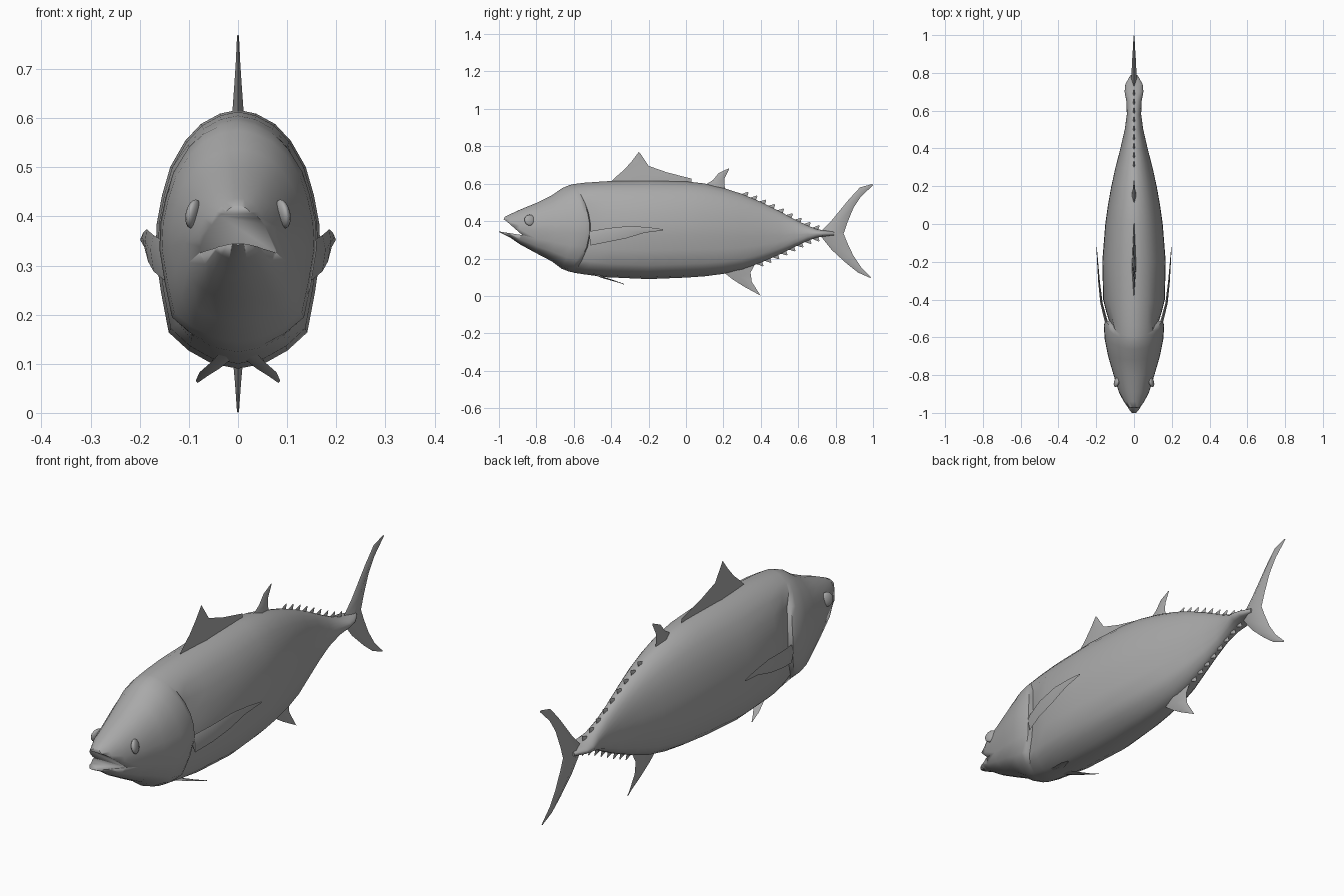
import bpy, bmesh, math
from mathutils import Vector

if "Cube" in bpy.data.objects:
    bpy.data.objects.remove(bpy.data.objects["Cube"])

grey = bpy.data.materials.new("fish grey")
grey.diffuse_color = (0.4, 0.4, 0.4, 1)
grey.use_nodes = True
grey.node_tree.nodes["Principled BSDF"].inputs["Base Color"].default_value = grey.diffuse_color


def make(name, bm, angle=45):
    bmesh.ops.recalc_face_normals(bm, faces=bm.faces)
    me = bpy.data.meshes.new(name)
    bm.to_mesh(me)
    bm.free()
    me.materials.append(grey)
    ob = bpy.data.objects.new(name, me)
    bpy.context.collection.objects.link(ob)
    bpy.ops.object.select_all(action='DESELECT')
    bpy.context.view_layer.objects.active = ob
    ob.select_set(True)
    bpy.ops.object.shade_smooth_by_angle(angle=math.radians(angle))
    return ob


def loft(bm, rings):
    """Skin closed rings of points and cap both ends."""
    vs = [[bm.verts.new(p) for p in r] for r in rings]
    n = len(vs[0])
    for a, b in zip(vs, vs[1:]):
        for i in range(n):
            j = (i + 1) % n
            bm.faces.new((a[i], a[j], b[j], b[i]))
    bm.faces.new(vs[0])
    bm.faces.new(vs[-1])


def fin(name, lead, trail, thick, normal=(1, 0, 0)):
    """Tapered blade with a diamond section between two edges."""
    bm = bmesh.new()
    nrm = Vector(normal).normalized()
    rings = []
    for i, (a, b) in enumerate(zip(lead, trail)):
        a, b = Vector(a), Vector(b)
        t = thick * (1 - 0.85 * i / (len(lead) - 1))
        m = a.lerp(b, 0.4)
        rings.append([a, m + nrm * t, b, m - nrm * t])
    loft(bm, rings)
    return make(name, bm, 50)


def flat(pts):
    return [(0, y, z) for y, z in pts]


# Body: half section as (width share, height share)
half = [(0, 0), (.32, .02), (.60, .07), (.84, .14), (.93, .29), (1, .44), (.985, .56),
        (.92, .67), (.82, .78), (.64, .88), (.45, .945), (.22, .985), (0, 1)]
section = half + [(-x, h) for x, h in half[-2:0:-1]]

# y, half width, bottom, top, gill bow, gill recess
stations = [
    (-.97, .034, .342, .422, 0, 0), (-.94, .055, .312, .437, 0, 0),
    (-.89, .080, .277, .460, 0, 0), (-.80, .108, .228, .497, 0, 0),
    (-.70, .137, .185, .537, .2, 0), (-.61, .155, .145, .575, .6, 0),
    (-.535, .160, .130, .592, 1, 0), (-.515, .156, .126, .597, 1, .02),
    (-.510, .156, .124, .598, 1, .15), (-.47, .158, .115, .605, .8, .08),
    (-.40, .163, .100, .613, .3, 0), (-.20, .168, .090, .617, 0, 0),
    (0, .152, .098, .612, 0, 0), (.10, .138, .105, .601, 0, 0),
    (.20, .120, .118, .577, 0, 0), (.30, .098, .140, .545, 0, 0),
    (.40, .072, .178, .503, 0, 0), (.50, .049, .222, .453, 0, 0),
    (.58, .038, .262, .410, 0, 0), (.65, .040, .295, .376, 0, 0),
    (.70, .050, .312, .357, 0, 0), (.74, .046, .318, .350, 0, 0),
    (.79, .018, .322, .345, 0, 0)]
rings = []
for k, (y, w, zb, zt, bow, dip) in enumerate(stations):
    ring = []
    for x, h in section:
        g = dip if .1 < h < .86 else 0
        jut = -.03 * (1 - h) if k == 0 else 0
        ring.append((x * w * (1 - g), y - bow * .09 * (2 * h - 1) ** 2 + jut, zb + h * (zt - zb)))
    rings.append(ring)
bm = bmesh.new()
loft(bm, rings)
body = make("body", bm)

# Open mouth: wedge cut into the snout
wedge = [(-1.06, .354), (-.875, .325), (-.965, .404), (-1.06, .44)]
bm = bmesh.new()
loft(bm, [[(s * .2, y, z) for y, z in wedge] for s in (-1, 1)])
cutter = make("mouth_cutter", bm)
cutter.hide_render = True
cutter.hide_viewport = True
mod = body.modifiers.new("mouth", 'BOOLEAN')
mod.operation = 'DIFFERENCE'
mod.solver = 'EXACT'
mod.object = cutter

# Fins on the centre line
fin("front_dorsal_fin",
    flat([(-.42, .59), (-.38, .632), (-.33, .675), (-.29, .72), (-.252, .77)]),
    flat([(.03, .595), (.03, .627), (-.10, .660), (-.20, .695), (-.247, .765)]), .013)
fin("rear_dorsal_fin",
    flat([(.09, .585), (.145, .620), (.175, .657), (.228, .682)]),
    flat([(.215, .555), (.205, .595), (.207, .630), (.230, .676)]), .013)
fin("anal_fin",
    flat([(.19, .135), (.25, .088), (.31, .050), (.395, .004)]),
    flat([(.375, .180), (.345, .125), (.352, .075), (.400, 0)]), .014)
fin("tail_upper_lobe",
    flat([(.70, .325), (.78, .405), (.87, .515), (.93, .580), (.995, .598)]),
    flat([(.84, .325), (.862, .390), (.895, .470), (.935, .530), (1.0, .592)]), .016)
fin("tail_lower_lobe",
    flat([(.70, .345), (.78, .245), (.86, .172), (.92, .125), (.985, .096)]),
    flat([(.84, .340), (.862, .285), (.895, .215), (.935, .155), (.99, .10)]), .016)


# Finlets: rows of small swept teeth above and below the tail stalk
def edge(y, col):
    for a, b in zip(stations, stations[1:]):
        if a[0] <= y <= b[0]:
            return a[col] + (b[col] - a[col]) * (y - a[0]) / (b[0] - a[0])


for row, col, up, start, count in (("upper", 3, 1, .29, 9), ("lower", 2, -1, .37, 8)):
    for i in range(count):
        y = start + i * (.67 - start) / (count - 1)
        z, z2 = edge(y, col), edge(y + .035, col)
        fin(f"{row}_finlet_{i + 1}",
            flat([(y - .01, z - up * .01), (y + .04, z2 + up * .022)]),
            flat([(y + .035, z2 - up * .01), (y + .044, z2 + up * .018)]), .007)

# Paired fins and eyes
for side, s in (("right", 1), ("left", -1)):
    fin(f"{side}_pectoral_fin",
        [(s * .145, -.52, .345), (s * .172, -.42, .362), (s * .186, -.30, .374),
         (s * .193, -.20, .367), (s * .198, -.12, .356)],
        [(s * .150, -.51, .270), (s * .172, -.42, .288), (s * .183, -.32, .308),
         (s * .191, -.22, .338), (s * .198, -.125, .350)], .008)
    fin(f"{side}_pelvic_fin",
        [(s * .025, -.55, .135), (s * .055, -.46, .103), (s * .078, -.39, .083), (s * .086, -.335, .066)],
        [(s * .010, -.46, .112), (s * .038, -.41, .090), (s * .062, -.37, .075), (s * .082, -.332, .061)],
        .006, (0, .3, 1))
    bm = bmesh.new()
    bmesh.ops.create_uvsphere(bm, u_segments=14, v_segments=8, radius=.03)
    eye = make(f"{side}_eye", bm)
    eye.scale = (.45, 1, 1)
    eye.location = (s * .091, -.835, .405)
    eye.rotation_euler = (0, -s * .2, s * .3)
